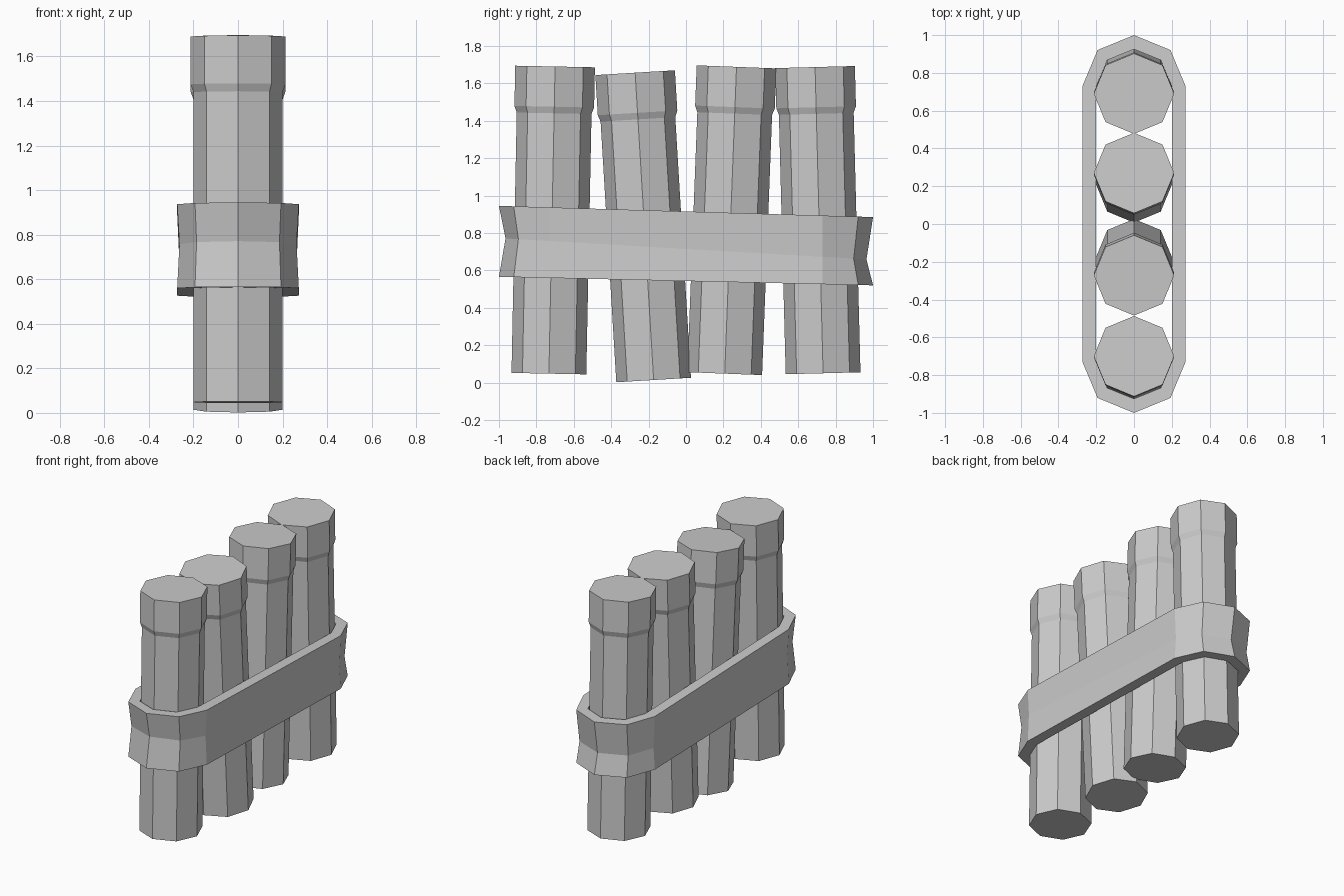
import bpy
import bmesh
from math import atan2, cos, hypot, pi, sin

cube = bpy.data.objects.get("Cube")
if cube:
    bpy.data.objects.remove(cube)

grey = bpy.data.materials.new("plain grey")
grey.use_nodes = True
color = (0.6, 0.6, 0.6, 1)
grey.diffuse_color = color
grey.node_tree.nodes["Principled BSDF"].inputs["Base Color"].default_value = color


def finish(name, bm):
    bmesh.ops.recalc_face_normals(bm, faces=bm.faces)
    mesh = bpy.data.meshes.new(name)
    bm.to_mesh(mesh)
    bm.free()
    mesh.materials.append(grey)
    obj = bpy.data.objects.new(name, mesh)
    bpy.context.collection.objects.link(obj)
    return obj


def bridge(bm, lower, upper):
    n = len(lower)
    for i in range(n):
        j = (i + 1) % n
        bm.faces.new((lower[i], lower[j], upper[j], upper[i]))


def tube(name, bottom, top):
    """Eight-sided tube with a wider collar, leaning from bottom to top (y, z)."""
    dy, dz = top[0] - bottom[0], top[1] - bottom[1]
    length = hypot(dy, dz)
    profile = [(0.2, 0), (0.2, length - 0.25), (0.213, length - 0.215), (0.213, length)]
    bm = bmesh.new()
    rings = [[bm.verts.new((r * cos(k * pi / 4), r * sin(k * pi / 4), z))
              for k in range(8)] for r, z in profile]
    for lower, upper in zip(rings, rings[1:]):
        bridge(bm, lower, upper)
    bm.faces.new(rings[0])
    bm.faces.new(rings[-1])
    obj = finish(name, bm)
    obj.location = (0, bottom[0], bottom[1])
    obj.rotation_euler.x = atan2(-dy, dz)


# Four leaning tubes, front to back
tube("front_tube", (-0.733, 0.048), (-0.70, 1.69))
tube("front_middle_tube", (-0.173, 0.014), (-0.272, 1.657))
tube("back_middle_tube", (0.207, 0.048), (0.27, 1.688))
tube("back_tube", (0.733, 0.05), (0.69, 1.687))


def band_ring(bm, width, reach, height, slope):
    """Loop with half-octagon ends around all tubes, sloping down to the back."""
    verts = []
    for side in (1, -1):
        for k in range(5):
            a = k * pi / 4
            x = side * width * cos(a)
            y = side * (0.73 + reach * sin(a))
            verts.append(bm.verts.new((x, y, height - slope * y)))
    return verts


# Binding band: outer wall pinched at mid height, straight inner wall
bm = bmesh.new()
loops = [
    band_ring(bm, 0.273, 0.27, 0.543, 0.023),
    band_ring(bm, 0.263, 0.235, 0.715, 0.058),
    band_ring(bm, 0.273, 0.27, 0.915, 0.03),
    band_ring(bm, 0.2, 0.195, 0.915, 0.03),
    band_ring(bm, 0.2, 0.195, 0.543, 0.023),
]
for i, loop in enumerate(loops):
    bridge(bm, loop, loops[(i + 1) % len(loops)])
finish("binding_band", bm)
